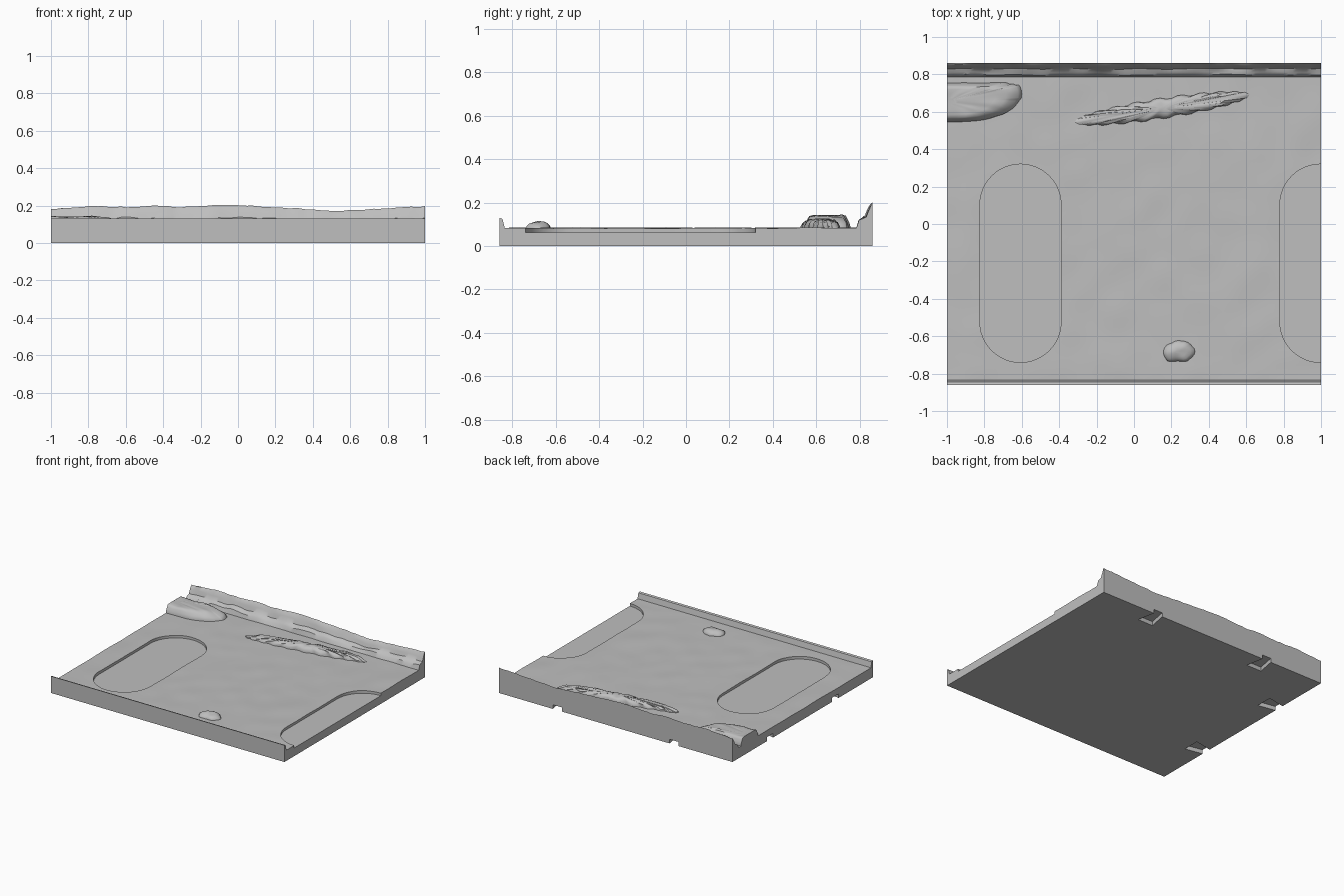
import bpy, bmesh, math
from mathutils import Vector, noise

cube = bpy.data.objects.get("Cube")
if cube:
    bpy.data.objects.remove(cube, do_unlink=True)

stone = bpy.data.materials.new("light grey stone")
stone.use_nodes = True
GREY = (0.52, 0.52, 0.52, 1)
stone.diffuse_color = GREY
stone.node_tree.nodes["Principled BSDF"].inputs["Base Color"].default_value = GREY

FLOOR = 0.083


def wobble(x, y, size, amount):
    return amount * noise.noise(Vector((x / size, y / size, 3.7)))


def loft(name, rings):
    """Solid skinned through closed rings of equal length, capped at both ends."""
    bm = bmesh.new()
    loops = [[bm.verts.new(p) for p in ring] for ring in rings]
    for a, b in zip(loops, loops[1:]):
        for i in range(len(a)):
            j = (i + 1) % len(a)
            bm.faces.new((a[i], a[j], b[j], b[i]))
    bm.faces.new(loops[0][::-1])
    bm.faces.new(loops[-1])
    bmesh.ops.recalc_face_normals(bm, faces=bm.faces[:])
    mesh = bpy.data.meshes.new(name)
    bm.to_mesh(mesh)
    bm.free()
    mesh.materials.append(stone)
    obj = bpy.data.objects.new(name, mesh)
    bpy.context.collection.objects.link(obj)
    return obj


def activate(obj):
    bpy.ops.object.select_all(action='DESELECT')
    obj.select_set(True)
    bpy.context.view_layer.objects.active = obj


def smooth(obj, degrees):
    activate(obj)
    bpy.ops.object.shade_smooth_by_angle(angle=math.radians(degrees))


def carve(obj, cutter):
    activate(obj)
    cutter.hide_render = True
    mod = obj.modifiers.new("carve", 'BOOLEAN')
    mod.operation = 'DIFFERENCE'
    mod.solver = 'EXACT'
    mod.object = cutter
    bpy.ops.object.modifier_apply(modifier=mod.name)
    bpy.data.objects.remove(cutter, do_unlink=True)


def prism(name, outline, z0, z1):
    return loft(name, [[(x, y, z) for x, y in outline] for z in (z0, z1)])


# Ground slab: front lip, gently uneven floor and rough rear bank in one sweep
CREST = [(-1, .18), (-.9, .187), (-.78, .2), (-.6, .19), (-.43, .2), (-.3, .192), (-.1, .205),
         (.05, .2), (.28, .187), (.5, .17), (.7, .18), (.85, .188), (1, .195)]


def crest(x):
    for (x0, z0), (x1, z1) in zip(CREST, CREST[1:]):
        if x <= x1 + 1e-6:
            return z0 + (z1 - z0) * (x - x0) / (x1 - x0)
    return CREST[-1][1]


def slab_section(x):
    pts = [(-.86, 0), (-.86, .13), (-.845, .125), (-.835, FLOOR)]
    for i in range(1, 41):
        y = -.835 + 1.62 * i / 40
        pts.append((y, FLOOR + wobble(x, y, .16, .004)))
    top = crest(x) + wobble(x, 0, .05, .005)
    for y, share in ((.797, .27), (.81, .36), (.828, .45), (.838, .68), (.85, .9)):
        pts.append((y + wobble(x, y * 3, .2, .008),
                    FLOOR + (top - FLOOR) * share + wobble(x, y * 4, .11, .012)))
    pts += [(.86, top), (.86, 0)]
    return [(x, y, z) for y, z in pts]


STEPS = 80
slab = loft("ground_slab", [slab_section(-1 + 2 * i / STEPS) for i in range(STEPS + 1)])


# Two long rounded recesses, one running off the left edge
def stadium(cx, cy, half_width, half_length, n=24):
    pts = []
    for end in (1, -1):
        for i in range(n + 1):
            a = math.pi * i / n + (0 if end > 0 else math.pi)
            pts.append((cx + half_width * math.cos(a),
                        cy + end * (half_length - half_width) + half_width * math.sin(a)))
    return pts


for cx in (-.607, .997):
    carve(slab, prism("recess_cutter", stadium(cx, -.21, .217, .53), .063, .3))

# Dovetail connector slots under the rear and right edges
SLOT = [(-.035, -.02), (.035, -.02), (.065, .14), (-.065, .14)]  # along edge, inward
for along in (-.5, .5):
    carve(slab, prism("slot_cutter", [(along + a, .86 - d) for a, d in SLOT], -.05, .032))
for along in (-.4, .4):
    carve(slab, prism("slot_cutter", [(-1 + d, along + a) for a, d in SLOT], -.05, .032))
smooth(slab, 35)


# Raised ground: rings of an outline shrinking towards a centre as they rise
def mound(name, centre, outline, levels, rough, angle):
    cx, cy = centre
    rings = []
    for scale, z in levels:
        ring = []
        for x, y in outline:
            px, py = cx + (x - cx) * scale, cy + (y - cy) * scale
            ring.append((px, py, z + (wobble(px, py, .05, rough) if z > FLOOR else 0)))
        rings.append(ring)
    smooth(loft(name, rings), angle)


# Rock shelf, cut flat by the right edge
shelf = []
for i in range(41):
    t = math.pi * (i / 40 - .5)
    s = math.sin(t)
    reach = .4 * math.cos(t) ** .8 if abs(t) < 1.57 else 0
    shelf.append((-1 + reach, .65 + .105 * math.copysign(abs(s) ** .75, s)
                  + .05 * (reach / .4) ** 3 + wobble(reach, s, .12, .012) * math.cos(t)))
mound("rock_shelf", (-1, .655), shelf,
      [(1, .06), (1, .088), (.95, .108), (.86, .125), (.79, .137), (.65, .14), (.4, .139), (.15, .138)],
      .008, 50)

# Long jagged rock ridge lying diagonally
ridge = []
tilt = math.atan2(.145, .93)
for i in range(96):
    t = math.tau * i / 96
    u = .472 * math.cos(t)
    v = .046 * math.sin(t) * (1 + .22 * (i % 4 < 2))
    ridge.append((.15 + u * math.cos(tilt) - v * math.sin(tilt),
                  .618 + u * math.sin(tilt) + v * math.cos(tilt)))
mound("rock_ridge", (.15, .618), ridge,
      [(1, .06), (1, .09), (.9, .106), (.75, .115), (.5, .12), (.2, .121)], .012, 35)

# Small boulder near the front
boulder = []
for i in range(28):
    t = math.tau * i / 28
    r = 1 + wobble(math.cos(t), math.sin(t), .6, .25)
    boulder.append((.235 + .086 * r * math.cos(t), -.682 + .06 * r * math.sin(t)))
mound("boulder", (.235, -.682), boulder,
      [(1, .06), (1, .085), (.93, .095), (.75, .104), (.5, .109), (.2, .112)], .008, 40)
